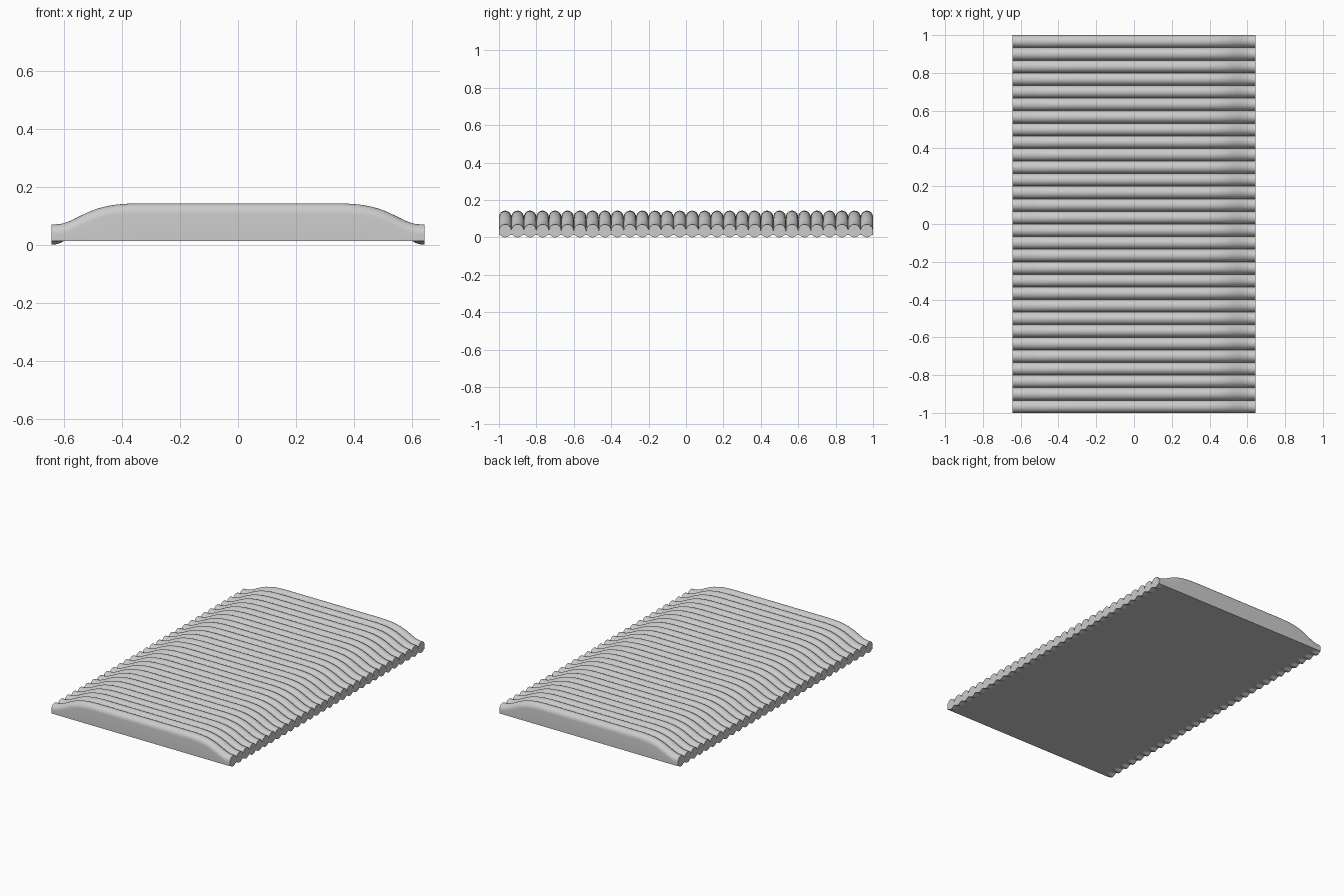
import bpy, bmesh, math

if "Cube" in bpy.data.objects:
    bpy.data.objects.remove(bpy.data.objects["Cube"])

RIBS, SEG = 30, 12
PITCH = 2 / RIBS
H = 0.035            # height of the rounded rib top
BASE = 0.013         # flat underside

# half profile along x: (x, rib crest z, lowest z)
half = [(0, .143, BASE), (.2, .143, BASE), (.345, .143, BASE), (.38, .1415, BASE),
        (.415, .139, BASE), (.45, .1335, BASE), (.485, .1245, BASE),
        (.515, .113, BASE), (.54, .101, BASE), (.565, .0885, BASE),
        (.585, .0795, BASE), (.6, .0745, BASE), (.612, .0715, .006),
        (.625, .0705, .002), (.642, .07, 0)]
stations = [(-x, t, b) for x, t, b in reversed(half[1:])] + half

# samples across all ribs: (y, arc height 0..1)
across = []
for r in range(RIBS):
    yc = -1 + PITCH * (r + .5)
    for k in range(SEG + (r == RIBS - 1)):
        a = math.pi * k / SEG
        across.append((yc - PITCH / 2 * math.cos(a), math.sin(a)))

# ribbed top and underside that dips into scallops at both ends
bm = bmesh.new()
top = [[bm.verts.new((x, y, t - H * (1 - s))) for y, s in across] for x, t, b in stations]
bot = [[bm.verts.new((x, y, min(BASE, b + H * (1 - s)))) for y, s in across] for x, t, b in stations]
for g in (top, bot):
    for i in range(len(stations) - 1):
        for j in range(len(across) - 1):
            bm.faces.new((g[i][j], g[i + 1][j], g[i + 1][j + 1], g[i][j + 1]))

# end walls and side walls
for i in (0, -1):
    for j in range(len(across) - 1):
        bm.faces.new((top[i][j], top[i][j + 1], bot[i][j + 1], bot[i][j]))
for j in (0, -1):
    for i in range(len(stations) - 1):
        bm.faces.new((top[i][j], top[i + 1][j], bot[i + 1][j], bot[i][j]))
bmesh.ops.recalc_face_normals(bm, faces=bm.faces)

mesh = bpy.data.meshes.new("ribbed_pad")
bm.to_mesh(mesh)
bm.free()
pad = bpy.data.objects.new("ribbed_pad", mesh)
bpy.context.collection.objects.link(pad)
bpy.context.view_layer.objects.active = pad
pad.select_set(True)
bpy.ops.object.shade_smooth_by_angle(angle=math.radians(35))
